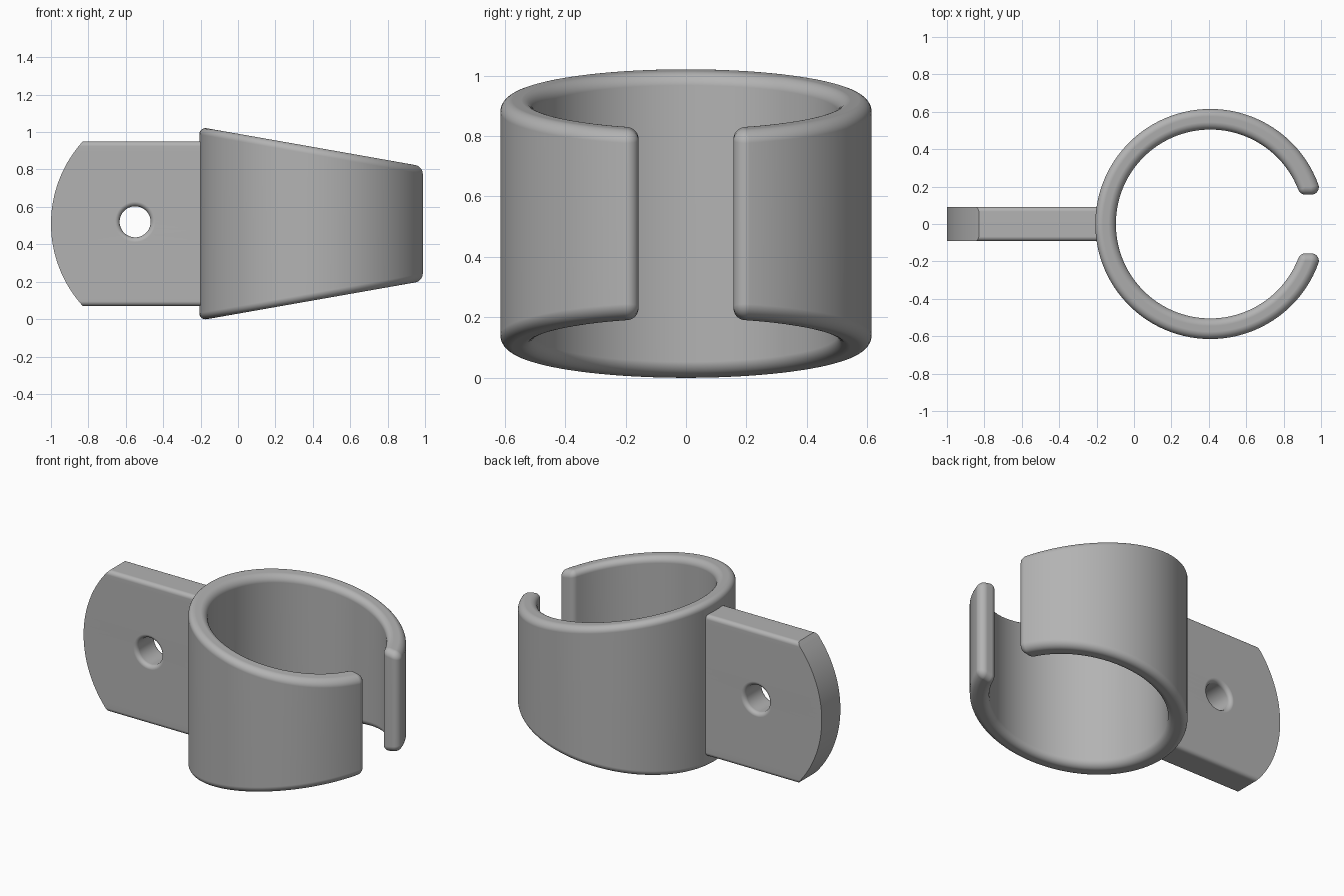
import bpy, bmesh
from math import sin, cos, asin, sqrt, pi, tan, radians

cube = bpy.data.objects.get("Cube")
if cube:
    bpy.data.objects.remove(cube)

grey = bpy.data.materials.new("plain grey")
grey.use_nodes = True
colour = (0.45, 0.45, 0.45, 1)
grey.diffuse_color = colour
grey.node_tree.nodes["Principled BSDF"].inputs["Base Color"].default_value = colour


def steps(a, b, n):
    return [a + (b - a) * i / n for i in range(n + 1)]


def loft(name, layers):
    """Skin a stack of closed loops and cap both ends."""
    bm = bmesh.new()
    rows = [[bm.verts.new(p) for p in layer] for layer in layers]
    n = len(rows[0])
    for low, high in zip(rows, rows[1:]):
        for i in range(n):
            j = (i + 1) % n
            bm.faces.new((low[i], low[j], high[j], high[i]))
    bm.faces.new(rows[0][::-1])
    bm.faces.new(rows[-1])
    bmesh.ops.remove_doubles(bm, verts=bm.verts[:], dist=1e-5)
    bmesh.ops.recalc_face_normals(bm, faces=bm.faces[:])
    mesh = bpy.data.meshes.new(name)
    bm.to_mesh(mesh)
    bm.free()
    mesh.materials.append(grey)
    obj = bpy.data.objects.new(name, mesh)
    bpy.context.collection.objects.link(obj)
    return obj


def activate(obj):
    bpy.ops.object.select_all(action='DESELECT')
    obj.select_set(True)
    bpy.context.view_layer.objects.active = obj


def smooth(obj):
    activate(obj)
    bpy.ops.object.shade_smooth_by_angle(angle=radians(35))
    mod = obj.modifiers.new("even shading", 'WEIGHTED_NORMAL')
    mod.keep_sharp = True


# Open ring: a C-shaped plan with rounded edges, narrowing towards the gap
centre_x, outer, inner, gap, fillet = 0.408, 0.615, 0.505, 0.157, 0.04
r_out, r_in = outer - fillet, inner + fillet
t_out, t_in = asin((gap + fillet) / r_out), asin((gap + fillet) / r_in)
plan = []  # radius and angle of the skeleton point, then angle of its normal
plan += [(r_out, t_out, a) for a in steps(-pi / 2, t_out, 8)]
plan += [(r_out, a, a) for a in steps(t_out, 2 * pi - t_out, 96)[1:-1]]
plan += [(r_out, -t_out, a) for a in steps(-t_out, pi / 2, 8)]
plan += [(r_in, -t_in, a) for a in steps(pi / 2, pi - t_in, 8)]
plan += [(r_in, a, a + pi) for a in steps(2 * pi - t_in, t_in, 96)[1:-1]]
plan += [(r_in, t_in, a) for a in steps(pi + t_in, 1.5 * pi, 8)]


def ring_layer(side, lift):
    layer = []
    for r, a, normal in plan:
        x = centre_x + r * cos(a) + fillet * cos(lift) * cos(normal)
        y = r * sin(a) + fillet * cos(lift) * sin(normal)
        half = 0.51 - tan(radians(10)) * (x + 0.165)
        layer.append((x, y, 0.51 + side * (half - fillet + fillet * sin(lift))))
    return layer


lifts = steps(0, pi / 2, 7)
ring = loft("open_ring", [ring_layer(-1, a) for a in lifts[::-1]]
            + [ring_layer(1, a) for a in lifts])
smooth(ring)

# Mounting plate: rounded long edges and an arc-shaped free end
half_y, half_z, edge, arc_r = 0.092, 0.44, 0.025, 0.654
rows = [(-half_z + edge - edge * cos(a), half_y - edge + edge * sin(a))
        for a in steps(0, pi / 2, 5)]
rows += [(z, half_y) for z in steps(-half_z + edge, half_z - edge, 28)[1:-1]]
rows += [(-z, w) for z, w in rows[5::-1]]
layers = []
for z, w in rows:
    left = arc_r - 1 - sqrt(arc_r ** 2 - z ** 2)
    layers.append([(left, -w, z + 0.51), (-0.16, -w, z + 0.51),
                   (-0.16, w, z + 0.51), (left, w, z + 0.51)])
plate = loft("mounting_plate", layers)

# Bolt hole with flared rims
flare = [(half_y - edge + edge * sin(a), 0.083 + edge - edge * cos(a))
         for a in steps(0, pi / 2, 5)] + [(half_y + 0.03, 0.083 + edge)]
profile = [(-y, r) for y, r in flare[::-1]] + flare
cutter = loft("hole_cutter", [
    [(-0.55 + r * cos(a), y, 0.52 + r * sin(a)) for a in steps(0, 2 * pi, 48)[:-1]]
    for y, r in profile])
cutter.hide_render = True
cut = plate.modifiers.new("bolt hole", 'BOOLEAN')
cut.operation = 'DIFFERENCE'
cut.solver = 'EXACT'
cut.object = cutter
activate(plate)
bpy.ops.object.modifier_apply(modifier=cut.name)
bpy.data.objects.remove(cutter)
smooth(plate)
